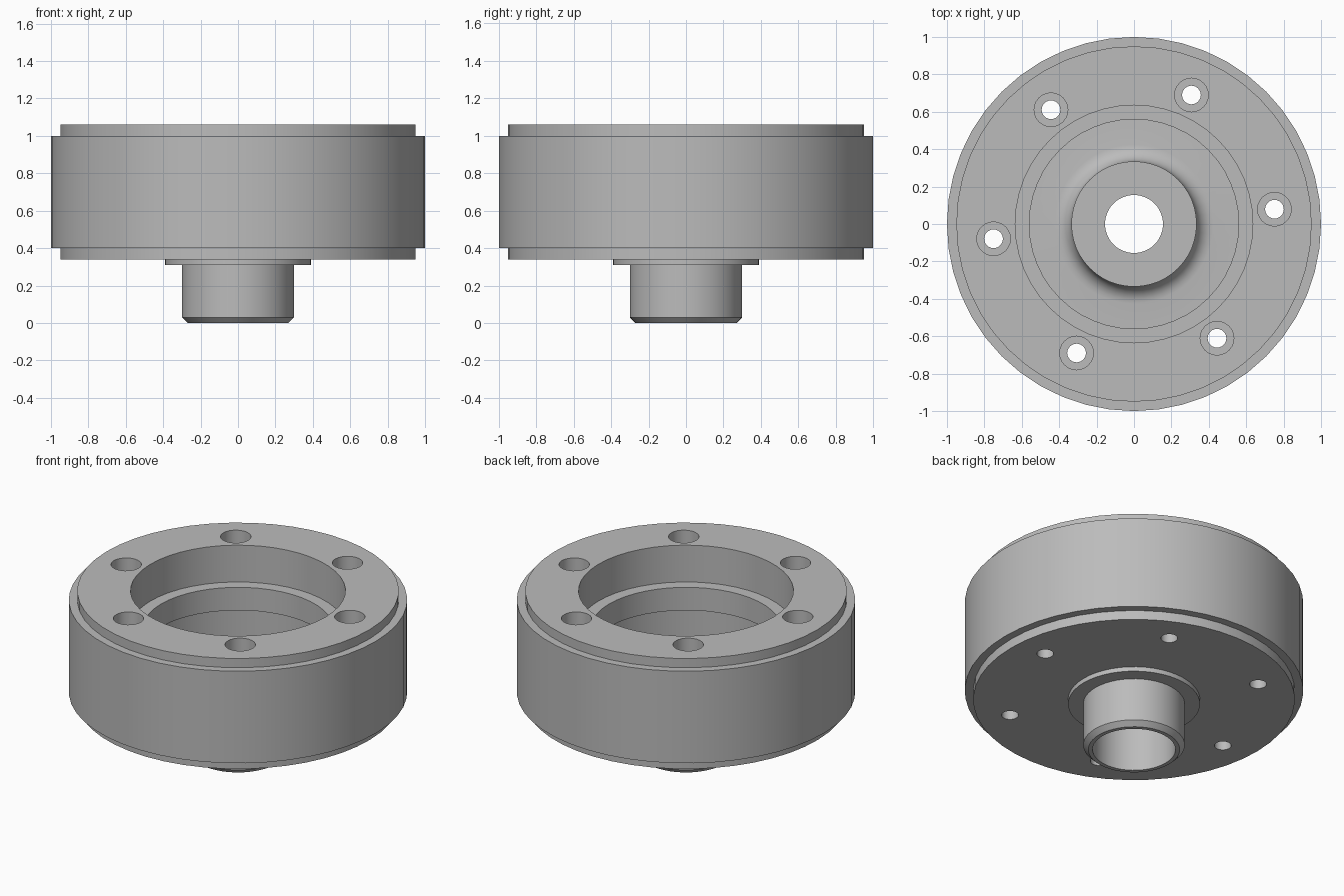
import bpy, bmesh
from math import pi, sin, cos, radians

cube = bpy.data.objects.get("Cube")
if cube:
    bpy.data.objects.remove(cube, do_unlink=True)

steel = bpy.data.materials.new("grey_steel")
steel.use_nodes = True
colour = (0.5, 0.5, 0.5, 1)
steel.diffuse_color = colour
steel.node_tree.nodes["Principled BSDF"].inputs["Base Color"].default_value = colour


def lathe(name, profile, steps):
    """Revolve a closed (radius, height) outline around z."""
    bm = bmesh.new()
    rings = [[bm.verts.new((r * cos(2 * pi * i / steps), r * sin(2 * pi * i / steps), z))
              for i in range(steps)] for r, z in profile]
    for k, ring in enumerate(rings):
        after = rings[(k + 1) % len(rings)]
        for i in range(steps):
            j = (i + 1) % steps
            bm.faces.new((ring[i], ring[j], after[j], after[i]))
    bmesh.ops.remove_doubles(bm, verts=bm.verts, dist=1e-5)
    bmesh.ops.recalc_face_normals(bm, faces=bm.faces)
    mesh = bpy.data.meshes.new(name)
    bm.to_mesh(mesh)
    bm.free()
    mesh.materials.append(steel)
    obj = bpy.data.objects.new(name, mesh)
    bpy.context.collection.objects.link(obj)
    return obj


# Stepped drum outside, then bearing seat, shoulder and cavity inside
outside = [(0.245, 0), (0.27, 0), (0.3, 0.03), (0.3, 0.31), (0.39, 0.31), (0.39, 0.34),
           (0.95, 0.34), (0.95, 0.4), (1, 0.4), (1, 1), (0.95, 1), (0.95, 1.06)]
seat = [(0.635, 1.06), (0.635, 0.82), (0.56, 0.82), (0.56, 0.67), (0.61, 0.67), (0.61, 0.43)]

# Concave fillet from the cavity floor up to the hub
fillet = 0.09
hub_base = [(0.425 - fillet * sin(a), 0.43 + fillet * (1 - cos(a)))
            for a in (radians(15 * i) for i in range(7))]
hub = [(0.335, 0.58), (0.155, 0.58), (0.155, 0.48), (0.245, 0.48)]

housing = lathe("housing", outside + seat + hub_base + hub, 48)

# Six counterbored bolt holes
bolt = [(0, 0.2), (0.05, 0.2), (0.05, 0.86), (0.09, 0.86), (0.09, 1.2), (0, 1.2)]
bpy.context.view_layer.objects.active = housing
for i in range(6):
    angle = radians(6 + 60 * i)
    cutter = bpy.data.objects.new("bolt_cutter", None)
    bpy.data.objects.remove(cutter)
    # Solid cutter: drop the degenerate axis faces by capping with the outline's axis points
    cutter = lathe("bolt_cutter", bolt, 24)
    cutter.location = (0.755 * cos(angle), 0.755 * sin(angle), 0)
    cutter.hide_render = True
    bpy.context.view_layer.update()
    cut = housing.modifiers.new("bolt_hole", "BOOLEAN")
    cut.operation = "DIFFERENCE"
    cut.solver = "EXACT"
    cut.object = cutter
    bpy.ops.object.modifier_apply(modifier=cut.name)
    bpy.data.objects.remove(cutter, do_unlink=True)

# Smooth round walls, crisp steps
bpy.ops.object.select_all(action="DESELECT")
housing.select_set(True)
bpy.ops.object.shade_smooth_by_angle(angle=radians(28))
